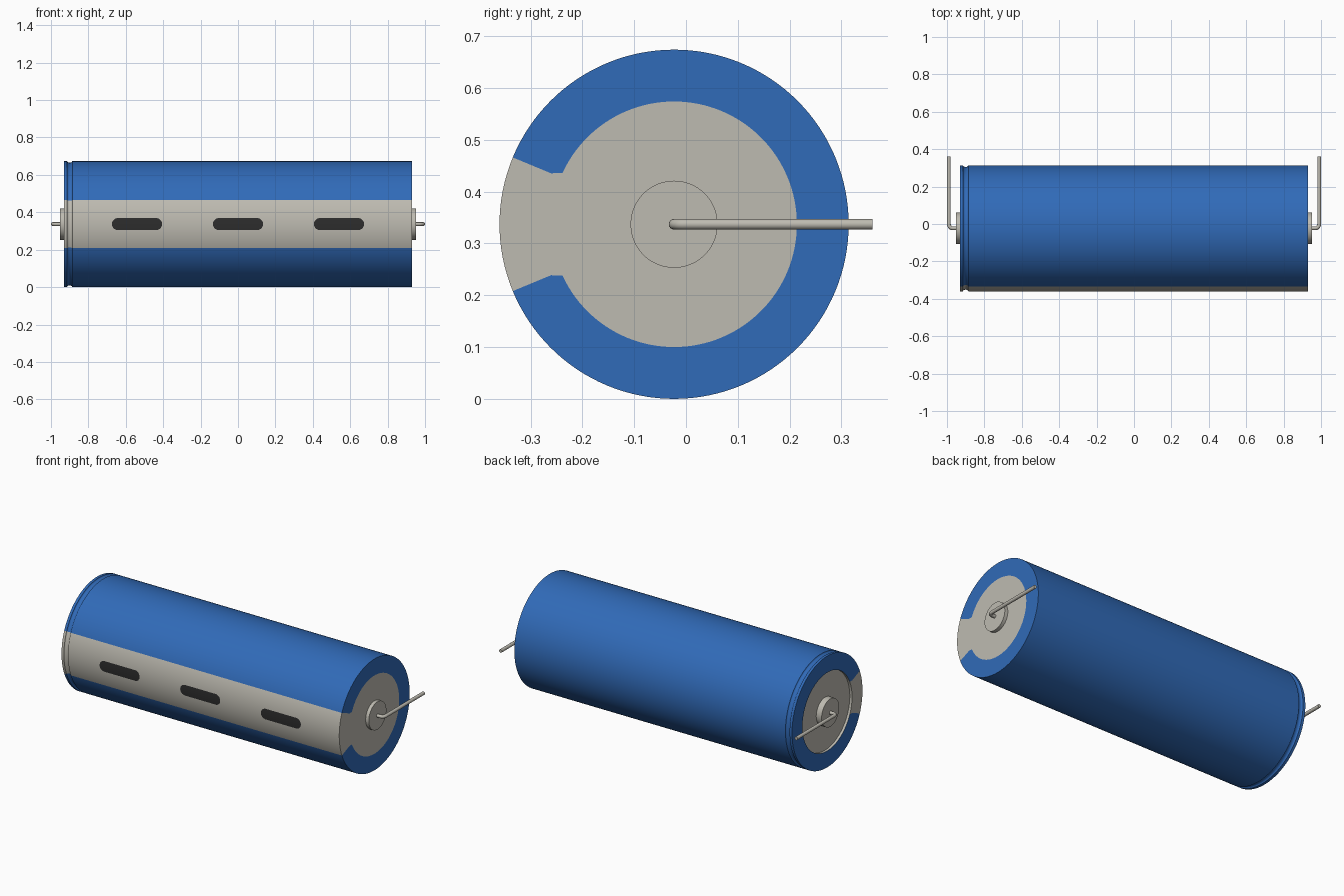
import bpy, bmesh, math
from mathutils import Vector

cube = bpy.data.objects.get("Cube")
if cube:
    bpy.data.objects.remove(cube, do_unlink=True)

R, CY, CZ = 0.337, -0.023, 0.337      # body radius and axis position
END = 0.93                            # half length of the body
DISC, NOTCH = 0.237, 0.257            # end disc radius, wedge corner radius
SEG = 128
STRIPE = 8                            # stripe half width, in segments (22.5 degrees)


def material(name, rgb):
    m = bpy.data.materials.new(name)
    m.use_nodes = True
    m.diffuse_color = (*rgb, 1)
    m.node_tree.nodes["Principled BSDF"].inputs["Base Color"].default_value = (*rgb, 1)
    return m


BLUE = material("blue sleeve", (0.030, 0.145, 0.480))
GREY = material("warm grey metal", (0.515, 0.497, 0.440))
DARK = material("dark marking", (0.026, 0.026, 0.026))


def around(x, r, a):
    """Point at angle a about the body axis, measured from the front."""
    return Vector((x, CY - r * math.cos(a), CZ + r * math.sin(a)))


def finish(bm, name, mats):
    bmesh.ops.recalc_face_normals(bm, faces=bm.faces)
    me = bpy.data.meshes.new(name)
    bm.to_mesh(me)
    bm.free()
    for m in mats:
        me.materials.append(m)
    ob = bpy.data.objects.new(name, me)
    bpy.context.collection.objects.link(ob)
    smooth(ob)
    return ob


def smooth(ob):
    bpy.ops.object.select_all(action='DESELECT')
    ob.select_set(True)
    bpy.context.view_layer.objects.active = ob
    bpy.ops.object.shade_smooth_by_angle(angle=math.radians(35))


def revolve(name, profile, mats, rule=lambda r, k: 0, nudge=lambda r, k: 0.0):
    """Spin (x, r) points about the body axis; r = 0 closes an end."""
    bm = bmesh.new()
    rings = []
    for x, r in profile:
        if r == 0:
            rings.append([bm.verts.new(around(x, 0, 0))] * SEG)
        else:
            rings.append([bm.verts.new(around(x, r, math.tau * k / SEG + nudge(r, k)))
                          for k in range(SEG)])
    for i in range(len(rings) - 1):
        mid = (profile[i][1] + profile[i + 1][1]) / 2
        for k in range(SEG):
            n = (k + 1) % SEG
            corners = [rings[i][k], rings[i][n], rings[i + 1][n], rings[i + 1][k]]
            f = bm.faces.new(list(dict.fromkeys(corners)))
            f.material_index = rule(mid, k)
    return finish(bm, name, mats)


# Sleeved body: grey end discs and front stripe, groove and recess at the right end
def body_colour(r, k):
    in_stripe = k < STRIPE or k >= SEG - STRIPE
    return 1 if in_stripe or r <= DISC + 0.001 else 0


def corner_nudge(r, k):
    if r == DISC and k in (STRIPE, SEG - STRIPE):
        return math.radians(2.2) * (1 if k == STRIPE else -1)
    return 0.0


groove = [(-0.90 + 0.014 * math.cos(t), R - 0.009 * math.sin(t))
          for t in (math.pi * i / 8 for i in range(9))]
recess = END - 0.015
profile = ([(END, 0), (END, DISC), (END, NOTCH), (END, R)] + groove +
           [(-END, R), (-END, NOTCH), (-END, DISC), (-recess, DISC), (-recess, 0)])
revolve("body", profile, [BLUE, GREY], body_colour, corner_nudge)

# Dark rounded dashes, curved plates lying on the stripe
HALF, CAP, ROWS = 0.134, 0.032, 24
for i, cx in enumerate((-0.54, 0, 0.54)):
    bm = bmesh.new()
    rows = []
    for j in range(ROWS + 1):
        t = math.pi * (j / ROWS - 0.5)
        a = math.asin(CAP * math.sin(t) / R)
        w = HALF - CAP + CAP * max(math.cos(t), 0.01)
        rows.append([bm.verts.new(around(cx + s * w, R + 0.0015, a)) for s in (-1, 1)])
    for lo, hi in zip(rows, rows[1:]):
        bm.faces.new((lo[0], lo[1], hi[1], hi[0]))
    finish(bm, f"stripe_dash_{i + 1}", [DARK])

# Terminal bosses and bent wire leads at both ends
WIRE, BEND, OUT = 0.0102, 0.022, 0.99
for side, s in (("left", 1), ("right", -1)):
    revolve(f"{side}_terminal_boss",
            [(s * 0.91, 0), (s * 0.91, 0.084), (s * 0.951, 0.084), (s * 0.951, 0)], [GREY])

    path = [(s * 0.94, CY)]
    for j in range(9):
        t = math.pi / 2 * j / 8
        path.append((s * (OUT - BEND + BEND * math.sin(t)), CY + BEND - BEND * math.cos(t)))
    path.append((s * OUT, 0.36))

    cu = bpy.data.curves.new(f"{side}_wire_lead", 'CURVE')
    cu.dimensions = '3D'
    cu.bevel_depth = WIRE
    cu.bevel_resolution = 6
    cu.use_fill_caps = True
    cu.materials.append(GREY)
    sp = cu.splines.new('POLY')
    sp.points.add(len(path) - 1)
    for p, (x, y) in zip(sp.points, path):
        p.co = (x, y, CZ, 1)
    lead = bpy.data.objects.new(f"{side}_wire_lead", cu)
    bpy.context.collection.objects.link(lead)
    bpy.ops.object.select_all(action='DESELECT')
    lead.select_set(True)
    bpy.context.view_layer.objects.active = lead
    bpy.ops.object.convert(target='MESH')
    smooth(bpy.context.view_layer.objects.active)
